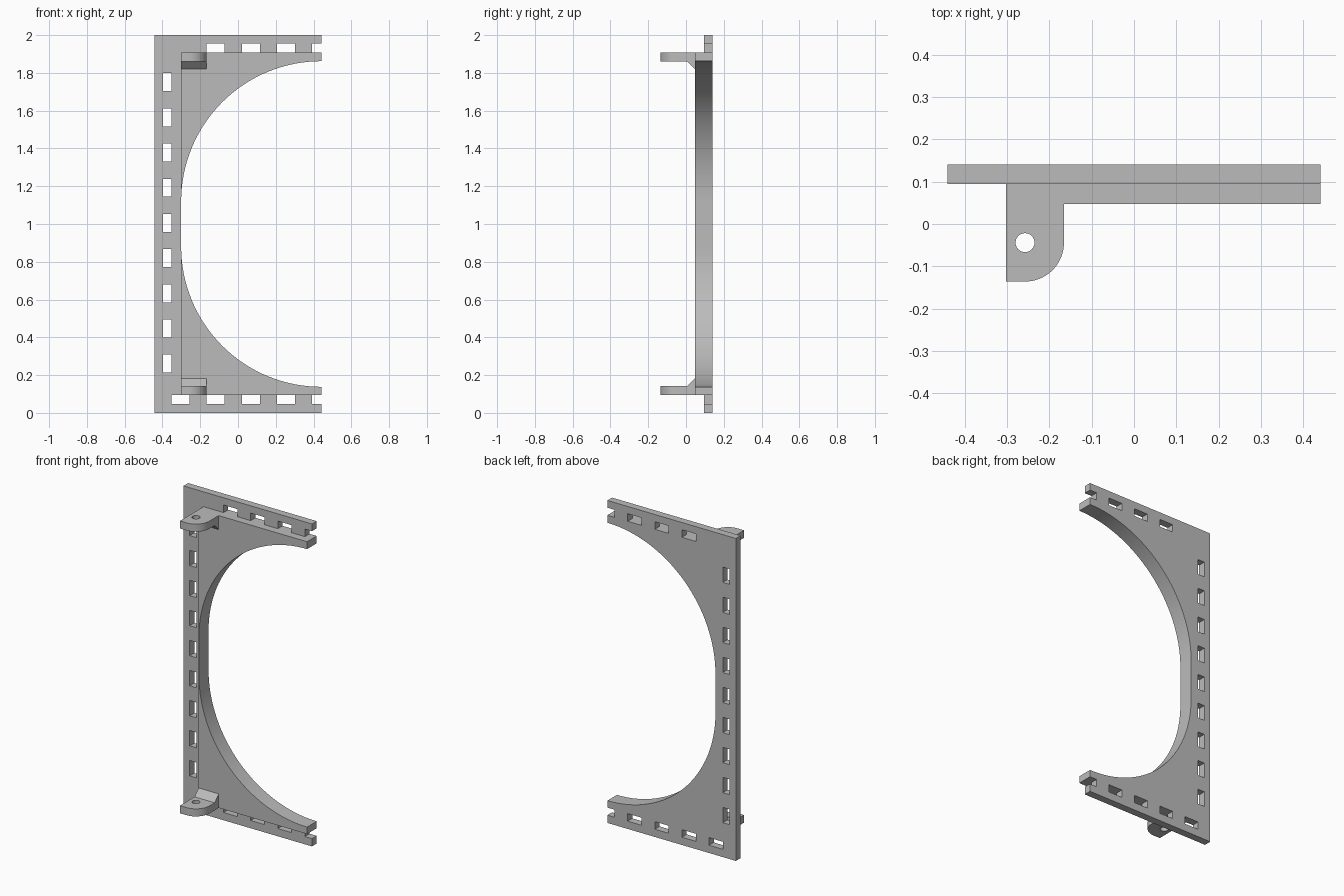
import bpy
import bmesh
from math import cos, sin, pi, radians

cube = bpy.data.objects.get("Cube")
if cube:
    bpy.data.objects.remove(cube, do_unlink=True)

gray = bpy.data.materials.new("plain gray")
gray.use_nodes = True
COLOR = (0.5, 0.5, 0.5, 1)
gray.diffuse_color = COLOR
gray.node_tree.nodes["Principled BSDF"].inputs["Base Color"].default_value = COLOR

# Main sizes
HALF_W, HEIGHT, MID = 0.441, 2.0, 1.0
BACK, STEP, FRONT = 0.141, 0.095, 0.047
PLATE_LEFT, LOW, HIGH = -0.303, 0.095, 1.908
SLOT_LONG, SLOT_WIDE, PITCH = 0.095, 0.047, 0.1863


def arc(cx, cy, r, start, end, steps):
    angles = [radians(start + (end - start) * i / steps) for i in range(steps + 1)]
    return [(cx + r * cos(a), cy + r * sin(a)) for a in angles]


def rect(x0, y0, x1, y1):
    return [(x0, y0), (x1, y0), (x1, y1), (x0, y1)]


def solid(name, loops, lo, hi, place):
    """Fill an outline with holes, extrude it from lo to hi, map it into space."""
    curve = bpy.data.curves.new(name, "CURVE")
    curve.dimensions, curve.fill_mode = "2D", "BOTH"
    curve.extrude = (hi - lo) / 2
    for loop in loops:
        spline = curve.splines.new("POLY")
        spline.points.add(len(loop) - 1)
        for point, (a, b) in zip(spline.points, loop):
            point.co = (a, b, 0, 1)
        spline.use_cyclic_u = True
    helper = bpy.data.objects.new(name + " outline", curve)
    bpy.context.collection.objects.link(helper)
    graph = bpy.context.evaluated_depsgraph_get()
    mesh = bpy.data.meshes.new_from_object(helper.evaluated_get(graph))
    bpy.data.objects.remove(helper, do_unlink=True)

    bm = bmesh.new()
    bm.from_mesh(mesh)
    for v in bm.verts:
        v.co = place(v.co.x, v.co.y, v.co.z + (lo + hi) / 2)
    bmesh.ops.remove_doubles(bm, verts=bm.verts, dist=0.0001)
    bmesh.ops.recalc_face_normals(bm, faces=bm.faces)
    bm.to_mesh(mesh)
    bm.free()
    mesh.name = name
    mesh.materials.clear()
    mesh.materials.append(gray)
    obj = bpy.data.objects.new(name, mesh)
    bpy.context.collection.objects.link(obj)
    bpy.ops.object.select_all(action="DESELECT")
    obj.select_set(True)
    bpy.context.view_layer.objects.active = obj
    bpy.ops.object.shade_smooth_by_angle(angle=radians(30))
    return obj


def upright(a, b, c):
    return (a, c, b)


def flat(a, b, c):
    return (a, b, c)


def sideways(a, b, c):
    return (c, a, b)


# Rounded opening: two quarter arcs joined by a short straight run
RADIUS, STRAIGHT = 0.742, 0.12
opening = (arc(HALF_W, MID - STRAIGHT, RADIUS, 270, 180, 32)
           + arc(HALF_W, MID + STRAIGHT, RADIUS, 180, 90, 32))

# Back plate with half slots open at the right edge
notch_x = 0.392
lower_notch = [(HALF_W, LOW - SLOT_WIDE), (notch_x, LOW - SLOT_WIDE),
               (notch_x, LOW), (HALF_W, LOW)]
upper_notch = [(HALF_W, HIGH), (notch_x, HIGH),
               (notch_x, HIGH + SLOT_WIDE), (HALF_W, HIGH + SLOT_WIDE)]
outline = ([(-HALF_W, 0), (HALF_W, 0)] + lower_notch + opening + upper_notch
           + [(HALF_W, HEIGHT), (-HALF_W, HEIGHT)])

slots = []
for i in range(9):
    z = 0.213 + i * PITCH
    slots.append(rect(-0.398, z, -0.398 + SLOT_WIDE, z + SLOT_LONG))
for i in range(4):
    x = -0.352 + i * PITCH
    slots.append(rect(x, LOW - SLOT_WIDE, x + SLOT_LONG, LOW))
    if i > 0:
        slots.append(rect(x, HIGH, x + SLOT_LONG, HIGH + SLOT_WIDE))
solid("back_plate", [outline] + slots, STEP, BACK, upright)

# Raised front plate around the opening
raised = ([(PLATE_LEFT, LOW), (HALF_W, LOW)] + opening
          + [(HALF_W, HIGH), (PLATE_LEFT, HIGH)])
solid("front_plate", [raised], FRONT, STEP, upright)

# Hinge tabs with a pin hole, and a sloped gusset on the inner side of each
PIN_X, PIN_Y, TAB_R, TAB_THICK = -0.2575, -0.044, 0.092, 0.047
TAB_RIGHT = PIN_X + TAB_R
tab = ([(PLATE_LEFT, FRONT), (PLATE_LEFT, PIN_Y - TAB_R)]
       + arc(PIN_X, PIN_Y, TAB_R, -90, 0, 16) + [(TAB_RIGHT, FRONT)])
pin_hole = arc(PIN_X, PIN_Y, 0.0225, 0, 345, 23)
for side, outer, inward in (("lower", LOW, 1), ("upper", HIGH, -1)):
    inner = outer + inward * TAB_THICK
    solid(side + "_tab", [tab, pin_hole], min(outer, inner), max(outer, inner), flat)
    gusset = [(FRONT, inner), (FRONT - 0.04, inner), (FRONT, inner + inward * 0.04)]
    solid(side + "_gusset", [gusset], PLATE_LEFT, TAB_RIGHT, sideways)
